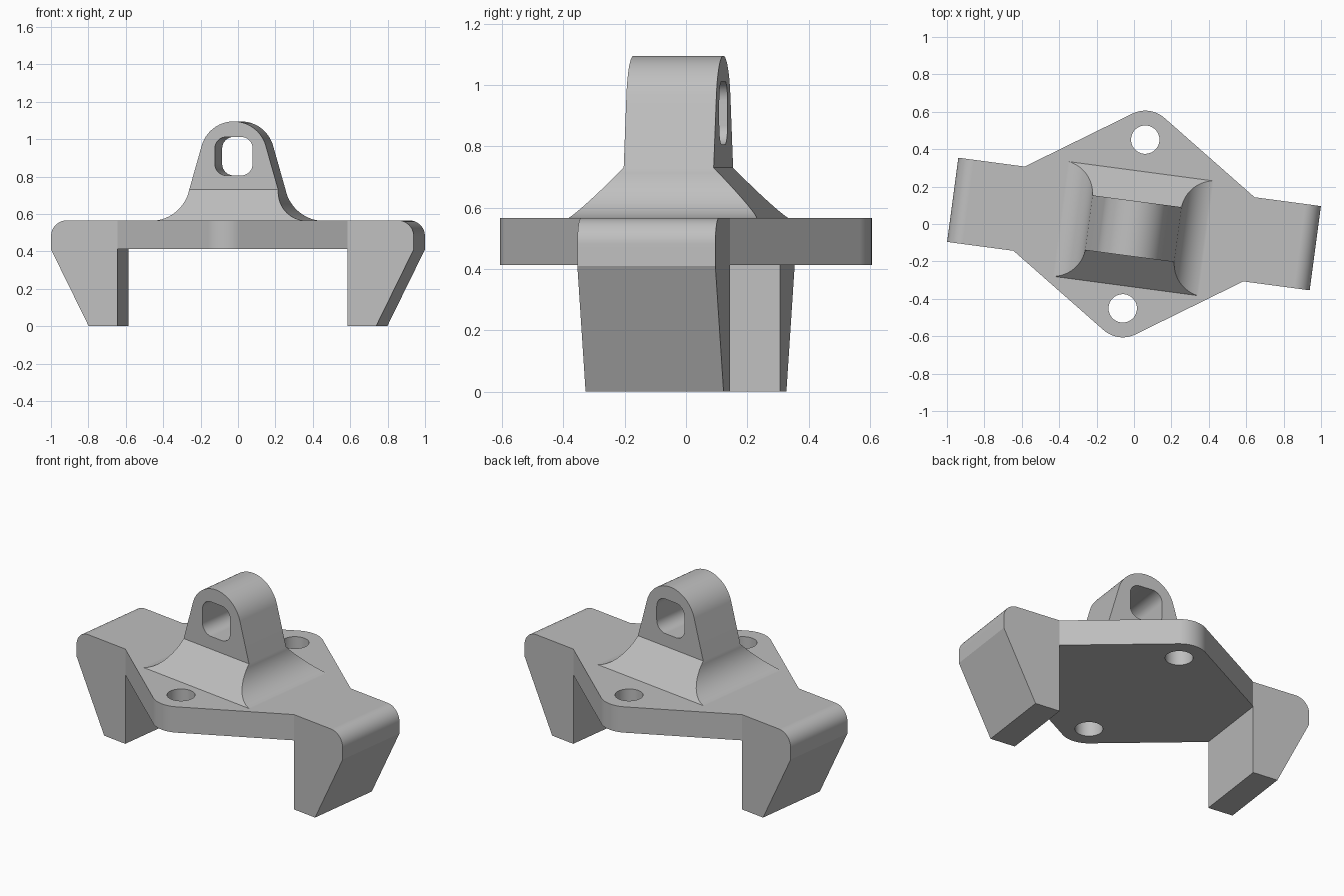
import bpy, bmesh, math
from mathutils import Matrix, Vector

cube = bpy.data.objects.get("Cube")
if cube:
    bpy.data.objects.remove(cube, do_unlink=True)

TURN = math.radians(-7.6)            # whole bracket is turned about z
PLATE_LOW, PLATE_TOP = 0.412, 0.566
ARM_X, ARM_Y, END_X = 0.62, 0.227, 0.978

metal = bpy.data.materials.new("satin grey metal")
metal.use_nodes = True
grey = (0.52, 0.52, 0.52, 1)
metal.diffuse_color = grey
metal.node_tree.nodes["Principled BSDF"].inputs["Base Color"].default_value = grey


def arc(cx, cy, r, start, end, n):
    """Points on an arc, angles in degrees."""
    angles = [math.radians(start + (end - start) * i / n) for i in range(n + 1)]
    return [(cx + r * math.cos(a), cy + r * math.sin(a)) for a in angles]


def loft(name, rings):
    """Closed solid through rings that have the same number of points."""
    bm = bmesh.new()
    loops = [[bm.verts.new(p) for p in ring] for ring in rings]
    for a, b in zip(loops, loops[1:]):
        for i in range(len(a)):
            j = (i + 1) % len(a)
            bm.faces.new((a[i], a[j], b[j], b[i]))
    bm.faces.new(loops[0])
    bm.faces.new(loops[-1])
    bmesh.ops.recalc_face_normals(bm, faces=bm.faces)
    mesh = bpy.data.meshes.new(name)
    bm.to_mesh(mesh)
    bm.free()
    obj = bpy.data.objects.new(name, mesh)
    bpy.context.collection.objects.link(obj)
    mesh.materials.append(metal)
    return obj


def prism_z(name, points, low, high):
    return loft(name, [[(x, y, z) for x, y in points] for z in (low, high)])


def prism_y(name, points, front, back):
    return loft(name, [[(x, y, z) for x, z in points] for y in (front, back)])


def combine(body, tool, operation):
    """Apply a boolean and drop the tool."""
    mod = body.modifiers.new("combine", 'BOOLEAN')
    mod.operation, mod.solver, mod.object = operation, 'EXACT', tool
    bpy.context.view_layer.objects.active = body
    bpy.ops.object.modifier_apply(modifier=mod.name)
    bpy.data.objects.remove(tool, do_unlink=True)


# Clamp bridge: both legs and the strip between them
bend = 0.085
right_half = [(ARM_X, PLATE_LOW), (ARM_X, 0), (0.775, 0), (END_X, 0.41)]
right_half += arc(END_X - bend, PLATE_TOP - bend, bend, 0, 90, 12)
bridge = prism_y("mounting_bracket",
                 right_half + [(-x, z) for x, z in reversed(right_half)],
                 -ARM_Y, ARM_Y)

# Diamond plate with rounded lugs, tangent to the arm corners
LUG_Y, LUG_R = 0.455, 0.155
to_lug = Vector((-ARM_X, LUG_Y - ARM_Y))
edge = math.degrees(math.atan2(to_lug.y, to_lug.x) - math.asin(LUG_R / to_lug.length))
lug = arc(0, LUG_Y, LUG_R, edge - 90, 270 - edge, 16)
half = [(ARM_X, ARM_Y)] + lug + [(-ARM_X, ARM_Y)]
plate = prism_z("lug_plate", half + [(-x, -y) for x, y in half], PLATE_LOW, PLATE_TOP)
combine(bridge, plate, 'UNION')

# Raised eye: flared foot, tapered sides, round top
EYE_Y, EYE_HALF, FOOT_HALF, WAIST = -0.025, 0.148, 0.31, 0.73
TOP_R, TOP_Z = 0.18, 0.915
outline = [(0.40, 0.5)]
outline += arc(0.418, 0.7425, 0.1785, 264, 184, 14)
outline += arc(0, TOP_Z, TOP_R, 16, 88, 18)
rings = []
for x, z in outline:
    flare = min(1, max(0, (WAIST - z) / (WAIST - PLATE_TOP)))
    depth = EYE_HALF + (FOOT_HALF - EYE_HALF) * flare
    rings.append([(sx * x, EYE_Y + sy * depth, z)
                  for sx, sy in ((-1, -1), (1, -1), (1, 1), (-1, 1))])
eye = loft("raised_eye", rings)
combine(bridge, eye, 'UNION')

# Rounded window through the eye
WIN_X, WIN_LOW, WIN_TOP, WIN_R = 0.102, 0.806, 1.012, 0.062
window = []
for i, (sx, z) in enumerate(((1, WIN_TOP - WIN_R), (-1, WIN_TOP - WIN_R),
                             (-1, WIN_LOW + WIN_R), (1, WIN_LOW + WIN_R))):
    window += arc(sx * (WIN_X - WIN_R), z, WIN_R, 90 * i, 90 * i + 90, 8)
combine(bridge, prism_y("window_cutter", window, -0.5, 0.5), 'DIFFERENCE')

# Bolt holes in the lugs
for side in (-1, 1):
    hole = arc(0, side * LUG_Y, 0.076, 0, 360, 40)[:-1]
    combine(bridge, prism_z("hole_cutter", hole, 0.2, 0.8), 'DIFFERENCE')

# Merge flat regions, then turn into place
bm = bmesh.new()
bm.from_mesh(bridge.data)
bmesh.ops.remove_doubles(bm, verts=bm.verts, dist=0.0002)
bmesh.ops.dissolve_limit(bm, angle_limit=math.radians(0.5),
                         verts=bm.verts, edges=bm.edges)
bm.transform(Matrix.Rotation(TURN, 4, 'Z'))
bm.to_mesh(bridge.data)
bm.free()

bpy.ops.object.select_all(action='DESELECT')
bridge.select_set(True)
bpy.context.view_layer.objects.active = bridge
bpy.ops.object.shade_smooth_by_angle(angle=math.radians(20))
weighted = bridge.modifiers.new("even_shading", 'WEIGHTED_NORMAL')
weighted.keep_sharp = True
